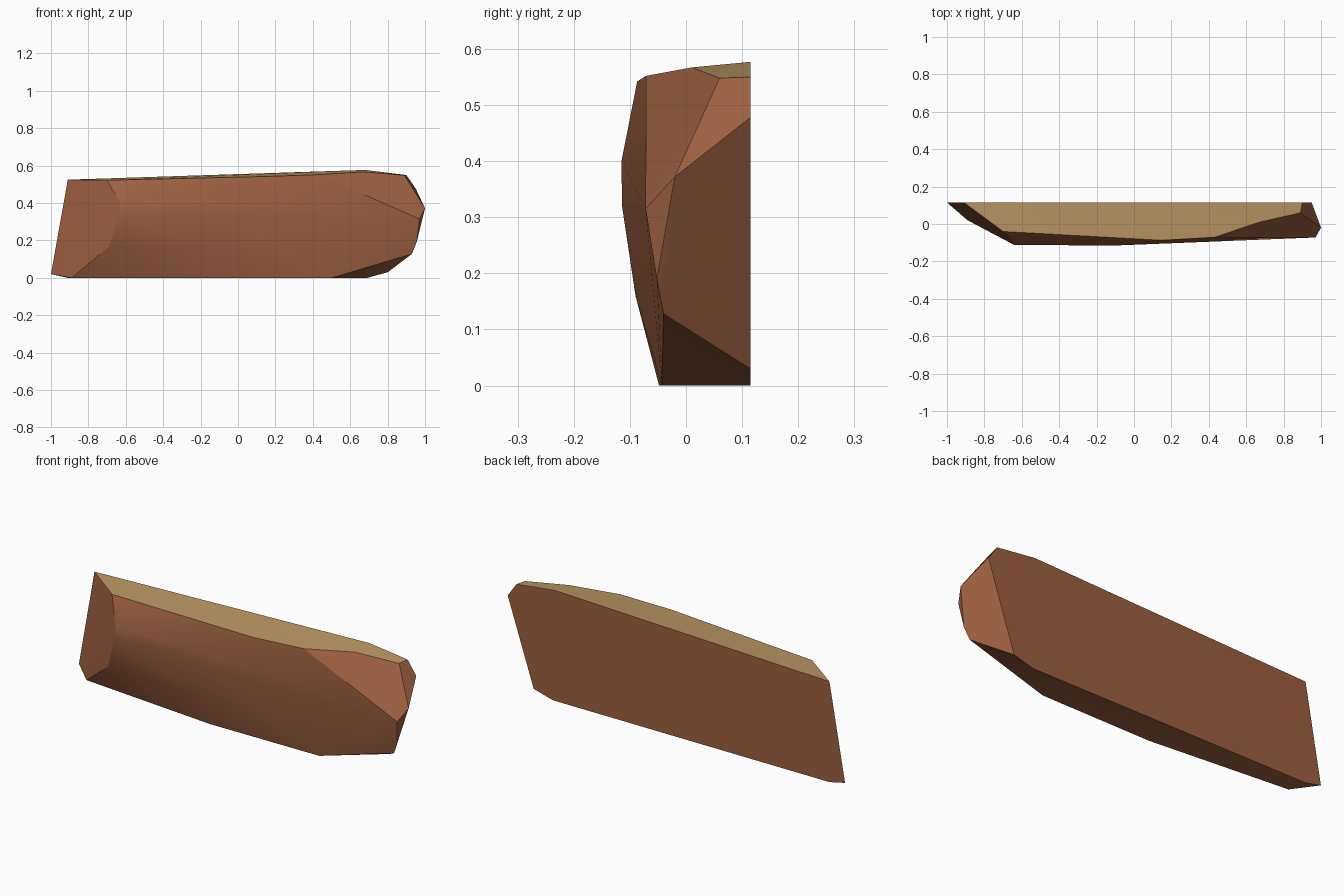
import bpy, bmesh, math

if "Cube" in bpy.data.objects:
    bpy.data.objects.remove(bpy.data.objects["Cube"])

def material(name, rgb):
    m = bpy.data.materials.new(name)
    m.diffuse_color = (*rgb, 1)
    m.use_nodes = True
    m.node_tree.nodes["Principled BSDF"].inputs["Base Color"].default_value = m.diffuse_color
    return m

B = 0.115  # flat back plane

# flat back outline (x, z)
back = [(-0.91, 0.525), (-1, 0.02), (-0.91, 0), (0.69, 0),
        (0.80, 0.03), (0.95, 0.478), (0.90, 0.55), (0.68, 0.577)]
points = [(x, B, z) for x, z in back]

# front rim of the tan top
points += [(-0.70, -0.04, 0.522), (0.15, -0.087, 0.542), (0.43, -0.071, 0.552),
           (0.67, 0.01, 0.567), (0.89, 0.06, 0.548)]
# bulging front
points += [(-0.63, -0.112, 0.40), (-0.64, -0.112, 0.32), (-0.69, -0.085, 0.165),
           (-0.10, -0.115, 0.40), (-0.10, -0.114, 0.32), (-0.12, -0.09, 0.16)]
# right end
points += [(1.0, -0.02, 0.372), (0.97, -0.072, 0.315),
           (0.955, -0.052, 0.19), (0.93, -0.04, 0.128)]
# front rim of the underside
points += [(-0.89, 0.02, 0), (-0.13, -0.048, 0), (0.50, -0.043, 0)]

# faceted block as the hull of its corners
bm = bmesh.new()
for p in points:
    bm.verts.new(p)
res = bmesh.ops.convex_hull(bm, input=bm.verts[:])
loose = [v for v in bm.verts if not v.link_faces]
bmesh.ops.delete(bm, geom=loose, context='VERTS')
bmesh.ops.dissolve_limit(bm, angle_limit=math.radians(1),
                         verts=bm.verts[:], edges=bm.edges[:])
bmesh.ops.recalc_face_normals(bm, faces=bm.faces[:])
bm.normal_update()

# tan top, brown sides
for f in bm.faces:
    f.material_index = 1 if f.normal.z > 0.85 else 0

mesh = bpy.data.meshes.new("rock_slab")
bm.to_mesh(mesh)
bm.free()
mesh.materials.append(material("rust brown rock", (0.34, 0.116, 0.052)))
mesh.materials.append(material("tan top", (0.50, 0.31, 0.125)))
slab = bpy.data.objects.new("rock_slab", mesh)
bpy.context.collection.objects.link(slab)
bpy.context.view_layer.objects.active = slab
slab.select_set(True)
bpy.ops.object.shade_smooth_by_angle(angle=math.radians(25))
